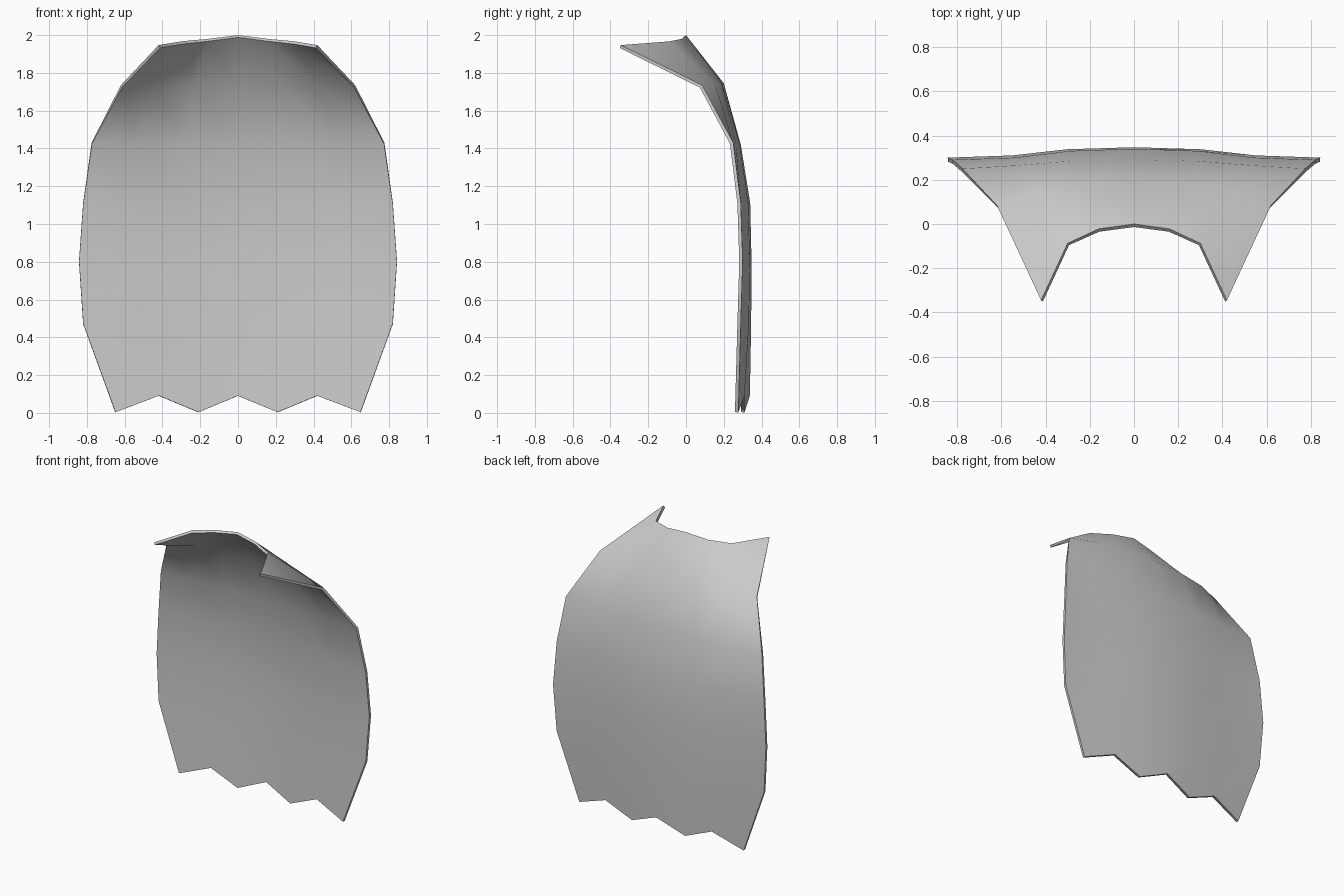
import bpy
import bmesh
import math

cube = bpy.data.objects.get("Cube")
if cube:
    bpy.data.objects.remove(cube)

# Cloth colour
grey = bpy.data.materials.new("cloth grey")
grey.use_nodes = True
colour = (0.6, 0.6, 0.6, 1)
grey.diffuse_color = colour
grey.node_tree.nodes["Principled BSDF"].inputs["Base Color"].default_value = colour

# Rows from collar to hem, each one half of the cape, spine to side edge
ROWS = [
    [(0, 0, 2), (.16, -.022, 1.98), (.30, -.087, 1.967), (.42, -.345, 1.947)],
    [(0, .20, 1.745), (.23, .19, 1.745), (.44, .155, 1.74), (.62, .085, 1.735)],
    [(0, .29, 1.42), (.28, .285, 1.42), (.53, .265, 1.425), (.775, .25, 1.43)],
    [(0, .34, 1.11), (.29, .33, 1.11), (.54, .30, 1.11), (.82, .29, 1.11)],
    [(0, .347, .80), (.30, .338, .80), (.55, .31, .80), (.842, .30, .80)],
    [(0, .345, .47), (.28, .333, .47), (.54, .307, .47), (.82, .29, .47)],
    [(0, .338, .09), (.21, .31, .003), (.42, .31, .09), (.65, .277, .003)],
]

# Cape sheet, mirrored across the spine
bm = bmesh.new()
grid = []
for row in ROWS:
    left = [(-x, y, z) for x, y, z in reversed(row[1:])]
    grid.append([bm.verts.new(p) for p in left + row])
for upper, lower in zip(grid, grid[1:]):
    for j in range(len(upper) - 1):
        bm.faces.new((upper[j], upper[j + 1], lower[j + 1], lower[j]))
mesh = bpy.data.meshes.new("cape")
bm.to_mesh(mesh)
bm.free()
mesh.materials.append(grey)
cape = bpy.data.objects.new("cape", mesh)
bpy.context.collection.objects.link(cape)

# Cloth thickness towards the inside
solid = cape.modifiers.new("thickness", "SOLIDIFY")
solid.thickness = 0.018
solid.offset = -1
bpy.context.view_layer.objects.active = cape
cape.select_set(True)
bpy.ops.object.modifier_apply(modifier=solid.name)
bpy.ops.object.shade_smooth_by_angle(angle=math.radians(60))
